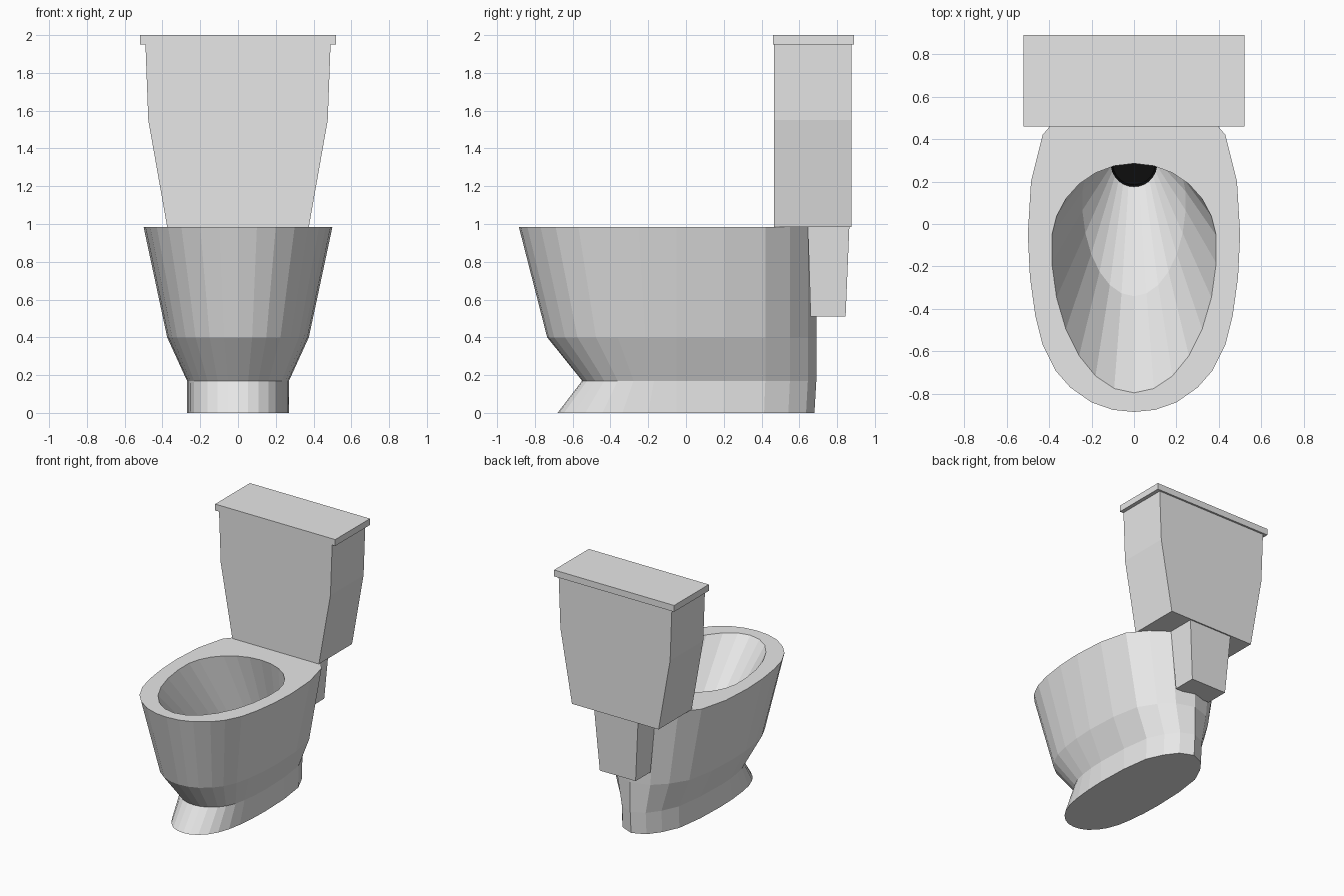
import bpy, bmesh, math

if "Cube" in bpy.data.objects:
    bpy.data.objects.remove(bpy.data.objects["Cube"])


def material(name, rgb):
    m = bpy.data.materials.new(name)
    m.diffuse_color = (*rgb, 1)
    m.use_nodes = True
    m.node_tree.nodes["Principled BSDF"].inputs["Base Color"].default_value = m.diffuse_color
    return m


WHITE = material("white ceramic", (0.8, 0.8, 0.8))
BLACK = material("drain black", (0.004, 0.004, 0.004))


def finish(bm, name, mats):
    bmesh.ops.recalc_face_normals(bm, faces=bm.faces)
    me = bpy.data.meshes.new(name)
    bm.to_mesh(me)
    bm.free()
    for m in mats:
        me.materials.append(m)
    ob = bpy.data.objects.new(name, me)
    bpy.context.collection.objects.link(ob)
    return ob


def loft(name, rings, mats, black_from=None):
    """Skin a list of closed rings and cap both ends."""
    bm = bmesh.new()
    loops = [[bm.verts.new(p) for p in r] for r in rings]
    for k, (a, b) in enumerate(zip(loops, loops[1:])):
        n = len(a)
        for i in range(n):
            f = bm.faces.new((a[i], a[(i + 1) % n], b[(i + 1) % n], b[i]))
            if black_from is not None and k >= black_from:
                f.material_index = 1
    bm.faces.new(loops[0])
    cap = bm.faces.new(loops[-1])
    if black_from is not None:
        cap.material_index = 1
    return finish(bm, name, mats)


def rect(hw, y0, y1, z):
    return [(-hw, y0, z), (hw, y0, z), (hw, y1, z), (-hw, y1, z)]


# Half outline of the rim, front to back
HALF = [(0, -.885), (.1, -.875), (.2, -.84), (.3, -.77), (.37, -.69),
        (.43, -.57), (.465, -.43), (.49, -.25), (.5, -.05), (.485, .2),
        (.43, .42), (.32, .55), (.19, .645), (0, .69)]
YC = -0.05


def mirrored(half):
    return half + [(-x, y, z) for x, y, z in half[-2:0:-1]]


def outer(hw, front, back, z):
    half = []
    for x, y in HALF:
        t = y - YC
        s = (YC - front) / .835 if t < 0 else (back - YC) / .74
        half.append((x * hw / .5, YC + t * s, z))
    return mirrored(half)


def inner(hw, front, mid, back, z):
    n = len(HALF) - 1
    half = []
    for i in range(n + 1):
        a = math.pi * i / n
        c = -math.cos(a)
        y = mid + c * ((mid - front) if c < 0 else (back - mid))
        half.append((hw * math.sin(a) if 0 < i < n else 0, y, z))
    return mirrored(half)


# Pedestal, bowl, rim, hollow and drain in one skin
loft("bowl", [
    outer(.27, -.68, .68, 0),
    outer(.27, -.55, .69, .17),
    outer(.375, -.735, .69, .40),
    outer(.5, -.885, .69, .985),
    inner(.39, -.795, -.1, .285, .985),
    inner(.245, -.34, .12, .40, .52),
    inner(.11, .175, .285, .395, .30),
    inner(.10, .185, .285, .385, .27),
], [WHITE, BLACK], black_from=6)

# Outlet block behind the bowl
loft("rear_neck", [rect(.155, .66, .845, .51), rect(.19, .645, .865, .99)], [WHITE])

# Cistern and its lid
loft("tank", [rect(.375, .465, .875, .985), rect(.475, .465, .875, 1.55),
              rect(.49, .465, .875, 1.95)], [WHITE])
loft("tank_lid", [rect(.52, .46, .89, 1.95), rect(.52, .46, .89, 2.0)], [WHITE])
